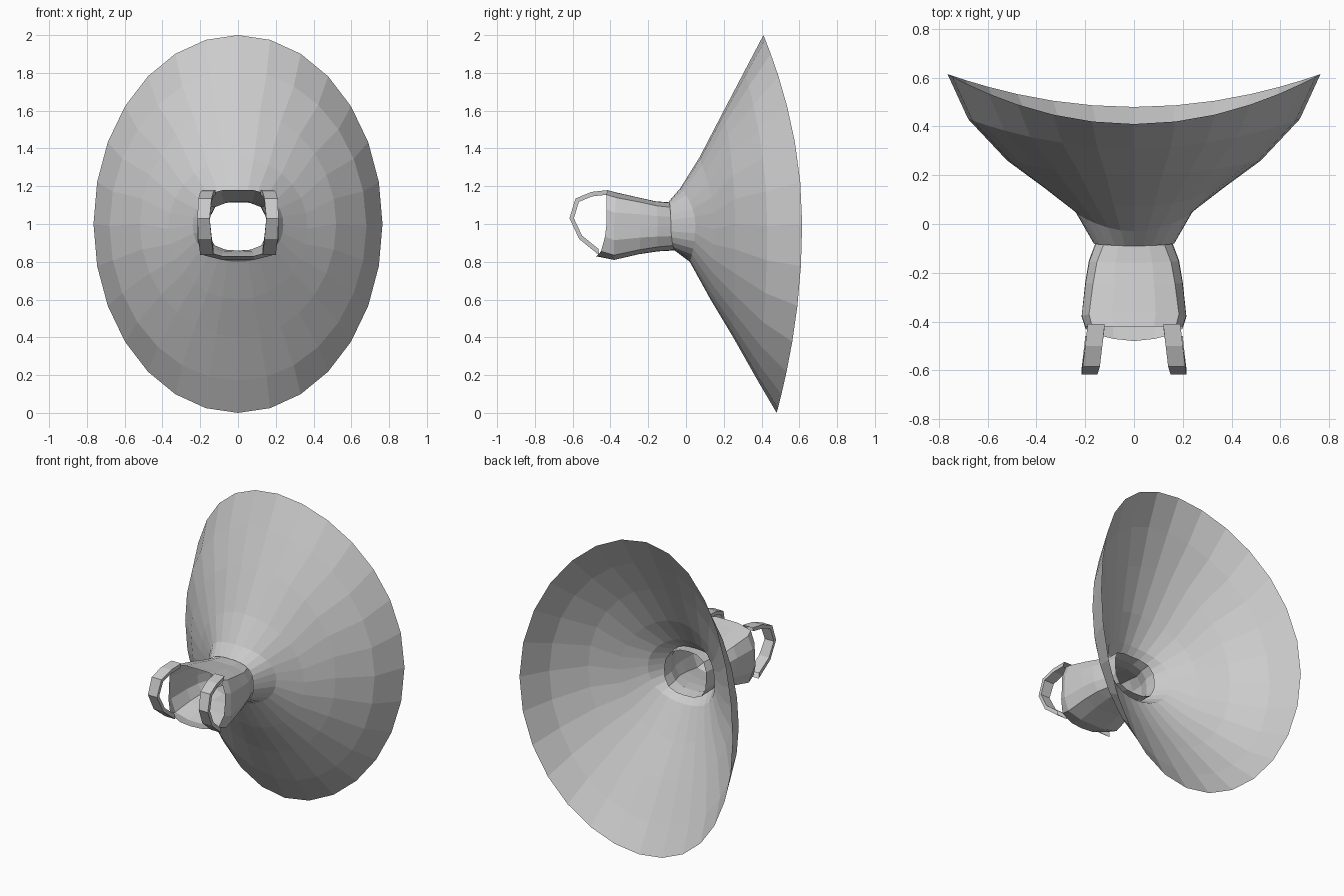
import bpy, bmesh
from math import sin, cos, pi

if "Cube" in bpy.data.objects:
    bpy.data.objects.remove(bpy.data.objects["Cube"])


def make_object(name, rings, close_around=True):
    """Skin a list of point rings into one flat-shaded mesh."""
    bm = bmesh.new()
    rows = [[bm.verts.new(p) for p in ring] for ring in rings]
    n = len(rows[0])
    for a, b in zip(rows, rows[1:]):
        for i in range(n if close_around else n - 1):
            j = (i + 1) % n
            bm.faces.new((a[i], a[j], b[j], b[i]))
    bmesh.ops.recalc_face_normals(bm, faces=bm.faces[:])
    me = bpy.data.meshes.new(name)
    bm.to_mesh(me)
    bm.free()
    ob = bpy.data.objects.new(name, me)
    bpy.context.collection.objects.link(ob)
    return ob


def section(seg, half_x, y_side, top, bottom, power):
    """Rounded ring; top and bottom are (y, z), y bends smoothly between."""
    pts = []
    mid = (top[1] + bottom[1]) / 2
    half_z = (top[1] - bottom[1]) / 2
    for i in range(seg):
        a = 2 * pi * i / seg
        c, s = cos(a), sin(a)
        k = (abs(c) ** power + abs(s) ** power) ** (-1 / power)
        y_end = top[0] if s > 0 else bottom[0]
        pts.append((half_x * c * k, y_side + (y_end - y_side) * s * s,
                    mid + half_z * s * k))
    return pts


# flared dish, saddle-shaped rim
dish = [
    (0.165, -0.08, (-0.09, 1.12), (-0.06, 0.86), 2.8),
    (0.24, 0.05, (-0.03, 1.19), (0.02, 0.80), 2.2),
    (0.37, 0.15, (0.07, 1.35), (0.13, 0.60), 2),
    (0.52, 0.26, (0.20, 1.60), (0.25, 0.40), 2),
    (0.68, 0.43, (0.31, 1.81), (0.38, 0.17), 2),
    (0.765, 0.615, (0.41, 2.00), (0.48, 0.00), 2),
]
make_object("dish", [section(28, *d) for d in dish])

# square-ish open neck, poking slightly into the dish
neck = [
    (0.20, -0.42, (-0.42, 1.18), (-0.48, 0.83), 4.5),
    (0.215, -0.38, (-0.36, 1.165), (-0.38, 0.81), 4.5),
    (0.20, -0.24, (-0.25, 1.14), (-0.25, 0.84), 4),
    (0.185, -0.15, (-0.16, 1.12), (-0.15, 0.855), 3.5),
    (0.155, -0.07, (-0.09, 1.115), (-0.06, 0.86), 3),
    (0.15, 0.01, (-0.03, 1.12), (0.01, 0.85), 3),
]
make_object("neck", [section(16, *d) for d in neck])

# looped straps on both sides of the neck mouth: y, z, inner x, outer x
path = [(-0.41, 1.18, 0.12, 0.19), (-0.50, 1.17, 0.13, 0.20),
        (-0.585, 1.135, 0.14, 0.21), (-0.617, 1.03, 0.15, 0.215),
        (-0.565, 0.92, 0.14, 0.21), (-0.46, 0.835, 0.13, 0.20)]
for side, label in ((1, "right"), (-1, "left")):
    rings = []
    for y, z, x0, x1 in path:
        yi, zi = y + (-0.48 - y) * 0.17, z + (1.03 - z) * 0.17
        rings.append([(side * x0, y, z), (side * x1, y, z),
                      (side * x1, yi, zi), (side * x0, yi, zi)])
    make_object(label + "_strap_loop", rings)
